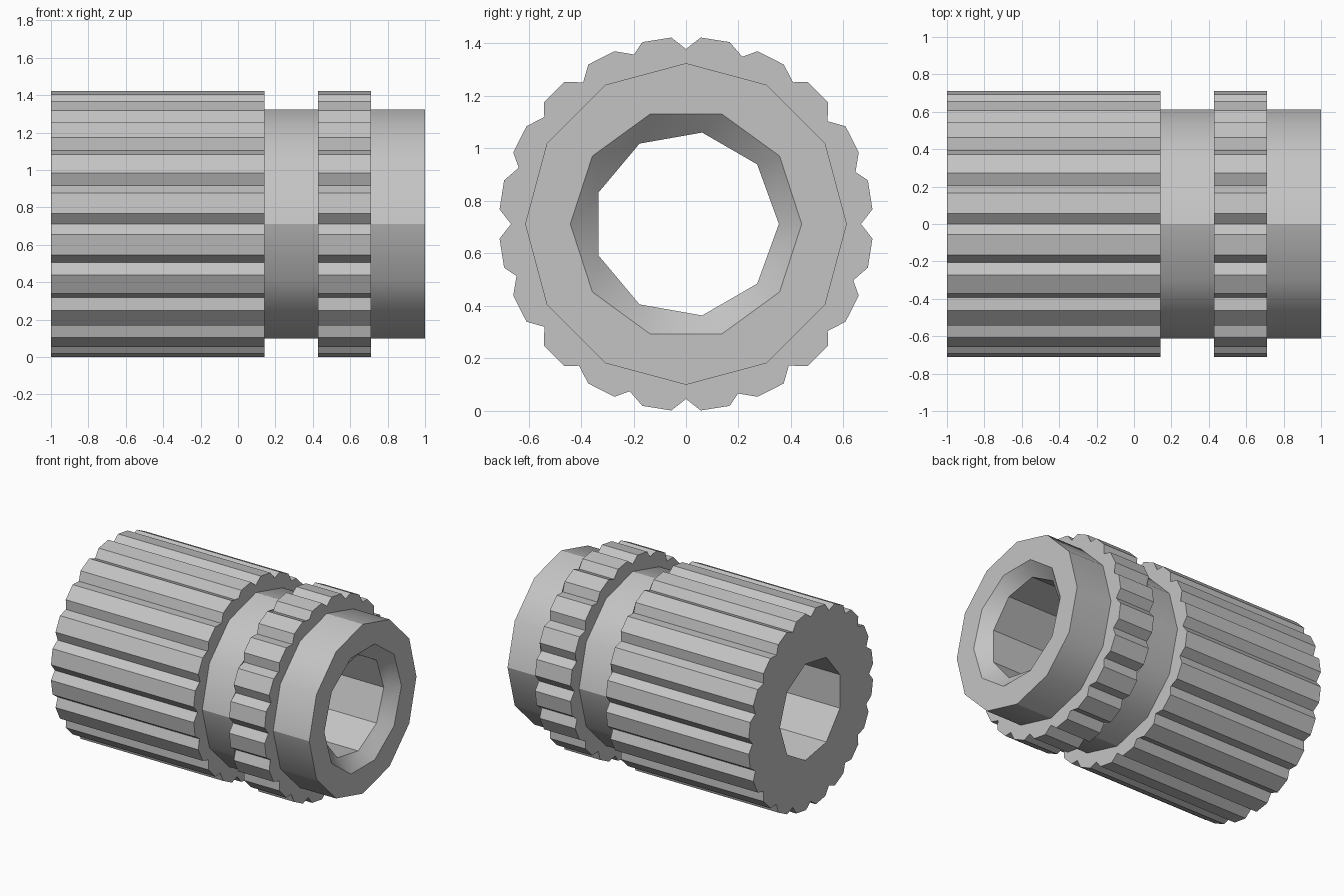
import bpy
import bmesh
from math import cos, sin, pi, radians

cube = bpy.data.objects.get("Cube")
if cube:
    bpy.data.objects.remove(cube)

CENTRE_Z = 0.711
TEETH = 20

metal = bpy.data.materials.new("plain grey metal")
metal.use_nodes = True
metal.diffuse_color = (0.55, 0.55, 0.55, 1)
metal.node_tree.nodes["Principled BSDF"].inputs["Base Color"].default_value = metal.diffuse_color

bm = bmesh.new()


def ring(x, polar):
    """Closed loop of (vertex, angle) around the x axis."""
    return [(bm.verts.new((x, r * cos(a), CENTRE_Z + r * sin(a))), a) for r, a in polar]


def polygon(x, radius, sides):
    return ring(x, [(radius, 2 * pi * i / sides) for i in range(sides)])


def knurl(x):
    """Toothed loop: one notch and two tooth corners per step."""
    step = 2 * pi / TEETH
    return ring(x, [(r, step * (i + f)) for i in range(TEETH)
                    for r, f in ((0.667, 0), (0.713, 0.25), (0.713, 0.75))])


def skin(a, b):
    """Join two loops; triangles follow the angle when the counts differ."""
    n, m = len(a), len(b)
    if n == m:
        for i in range(n):
            k = (i + 1) % n
            bm.faces.new((a[i][0], a[k][0], b[k][0], b[i][0]))
        return
    i = j = 0
    while i < n or j < m:
        next_a = a[i + 1][1] if i + 1 < n else 2 * pi + (i >= n)
        next_b = b[j + 1][1] if j + 1 < m else 2 * pi + (j >= m)
        va, vb = a[i % n][0], b[j % m][0]
        if next_a <= next_b:
            i += 1
            bm.faces.new((va, a[i % n][0], vb))
        else:
            j += 1
            bm.faces.new((va, b[j % m][0], vb))


loops = [
    # long knurled grip
    knurl(-1), knurl(0.143),
    # groove
    polygon(0.143, 0.613, 12), polygon(0.427, 0.613, 12),
    # short knurled ring
    knurl(0.427), knurl(0.711),
    # plain nose
    polygon(0.711, 0.613, 12), polygon(1, 0.613, 12),
    # countersink and through bore
    polygon(1, 0.441, 10), polygon(0.92, 0.354, 9), polygon(-1, 0.354, 9),
]
for k, loop in enumerate(loops):
    skin(loop, loops[(k + 1) % len(loops)])

# consistent normals, smooth collars and countersink, crisp teeth and bore
bmesh.ops.recalc_face_normals(bm, faces=bm.faces)
for face in bm.faces:
    face.smooth = True
for edge in bm.edges:
    edge.smooth = edge.calc_face_angle(0) < radians(32)

# seams on the quarter lines of the groove and nose
for start, end in ((2, 3), (6, 7)):
    for q in range(0, 12, 3):
        seam = bm.edges.get((loops[start][q][0], loops[end][q][0]))
        if seam:
            seam.smooth = False

mesh = bpy.data.meshes.new("knurled_insert")
bm.to_mesh(mesh)
bm.free()
mesh.materials.append(metal)
insert = bpy.data.objects.new("knurled_insert", mesh)
bpy.context.collection.objects.link(insert)
